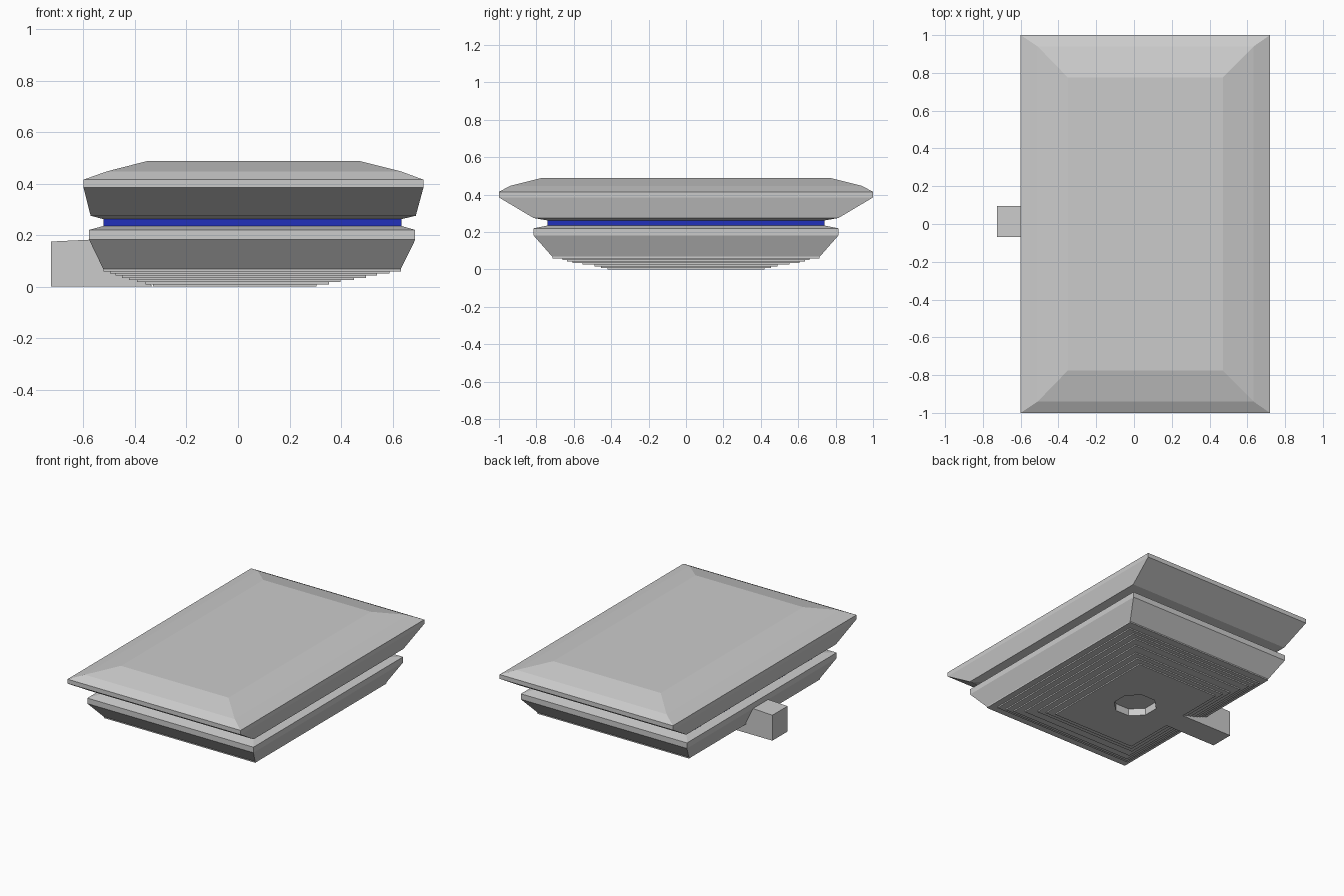
import bpy, bmesh, math

if "Cube" in bpy.data.objects:
    bpy.data.objects.remove(bpy.data.objects["Cube"])


def loft(name, rings):
    """Closed solid through rectangular rings (x_min, x_max, half_y, z), bottom to top."""
    bm = bmesh.new()
    loops = [[bm.verts.new(p) for p in ((a, -y, z), (b, -y, z), (b, y, z), (a, y, z))]
             for a, b, y, z in rings]
    for lo, hi in zip(loops, loops[1:]):
        for i in range(4):
            j = (i + 1) % 4
            bm.faces.new((lo[i], lo[j], hi[j], hi[i]))
    bm.faces.new(loops[0][::-1])
    bm.faces.new(loops[-1])
    return finish(name, bm)


def finish(name, bm):
    bmesh.ops.recalc_face_normals(bm, faces=bm.faces)
    me = bpy.data.meshes.new(name)
    bm.to_mesh(me)
    bm.free()
    ob = bpy.data.objects.new(name, me)
    bpy.context.collection.objects.link(ob)
    return ob


# Upper shell: undercut, sloped sides, thin rim, two-slope roof
loft("upper_shell", [
    (-0.523, 0.635, 0.74, 0.262), (-0.572, 0.69, 0.815, 0.275),
    (-0.60, 0.72, 1.0, 0.385), (-0.60, 0.72, 1.0, 0.415),
    (-0.51, 0.633, 0.94, 0.447), (-0.35, 0.47, 0.775, 0.488)])

# Blue band between the shells
band = loft("light_band", [(-0.523, 0.635, 0.74, 0.235), (-0.523, 0.635, 0.74, 0.262)])
blue = bpy.data.materials.new("blue")
blue.diffuse_color = (0.015, 0.03, 0.5, 1)
blue.use_nodes = True
blue.node_tree.nodes["Principled BSDF"].inputs["Base Color"].default_value = blue.diffuse_color
band.data.materials.append(blue)

# Lower shell with stepped underside
steps = [(-0.33, 0.305, 0.42), (-0.36, 0.354, 0.455), (-0.393, 0.397, 0.49),
         (-0.424, 0.45, 0.553), (-0.45, 0.497, 0.607), (-0.475, 0.54, 0.635),
         (-0.497, 0.588, 0.66), (-0.523, 0.632, 0.715)]
rings = []
dz = 0.068 / len(steps)
for i, s in enumerate(steps):
    rings += [(*s, i * dz), (*s, (i + 1) * dz)]
rings += [(-0.578, 0.688, 0.815, 0.182), (-0.578, 0.688, 0.815, 0.22),
          (-0.523, 0.635, 0.74, 0.235)]
lower = loft("lower_shell", rings)

# Octagonal socket in the underside
bpy.ops.mesh.primitive_cylinder_add(vertices=8, radius=0.14, depth=0.1,
                                    location=(-0.01, 0, 0), rotation=(0, 0, math.pi / 8))
cutter = bpy.context.object
cutter.name = "socket_cutter"
cutter.hide_render = True
cutter.display_type = 'WIRE'
mod = lower.modifiers.new("socket", 'BOOLEAN')
mod.operation = 'DIFFERENCE'
mod.solver = 'EXACT'
mod.object = cutter
bpy.context.view_layer.objects.active = lower
bpy.ops.object.modifier_apply(modifier=mod.name)
bpy.data.objects.remove(cutter)

# Side block, its top following into the shell
bm = bmesh.new()
profile = [(-0.725, 0), (-0.33, 0), (-0.578, 0.182), (-0.725, 0.175)]
face = bm.faces.new([bm.verts.new((x, -0.07, z)) for x, z in profile])
ext = bmesh.ops.extrude_face_region(bm, geom=[face])
bmesh.ops.translate(bm, vec=(0, 0.165, 0),
                    verts=[v for v in ext["geom"] if isinstance(v, bmesh.types.BMVert)])
finish("side_block", bm)
